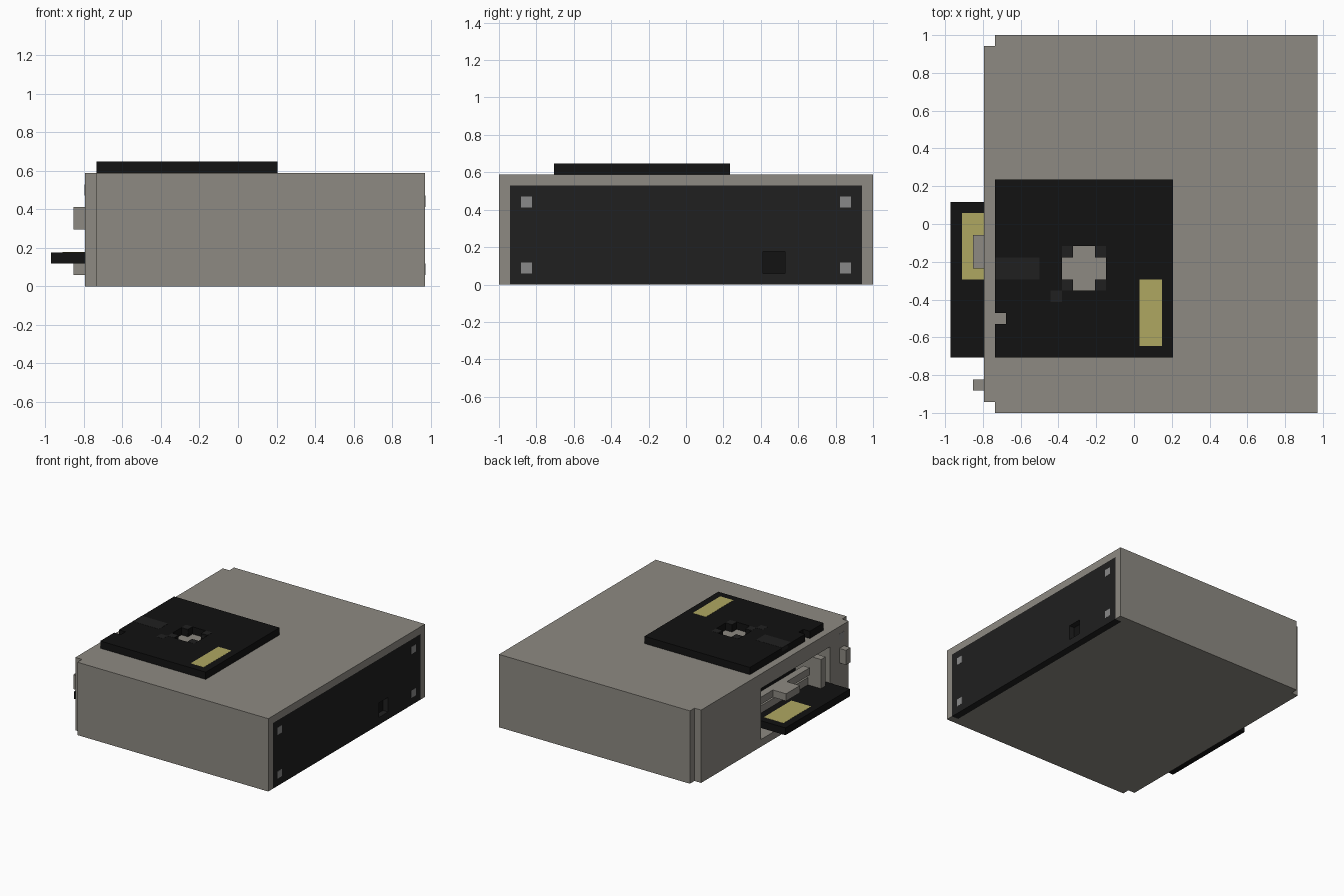
import bpy, bmesh

if "Cube" in bpy.data.objects:
    bpy.data.objects.remove(bpy.data.objects["Cube"])

U = 2 / 34            # one grid cell of the blocky style
E = 0.02              # thin inlay height, in cells


def material(name, rgb):
    m = bpy.data.materials.new(name)
    m.diffuse_color = (*rgb, 1)
    m.use_nodes = True
    m.node_tree.nodes["Principled BSDF"].inputs["Base Color"].default_value = m.diffuse_color
    return m


CASE = material("case_grey", (0.27, 0.255, 0.225))
BLACK = material("black_plastic", (0.006, 0.006, 0.006))
DARK = material("dark_plastic", (0.014, 0.014, 0.014))
STEEL = material("steel", (0.25, 0.25, 0.25))
PAPER = material("label_paper", (0.43, 0.39, 0.12))


def box(name, x, y, z, mat=CASE):
    """Box from (start, end) cell ranges on each axis."""
    bm = bmesh.new()
    bmesh.ops.create_cube(bm, size=1)
    for v in bm.verts:
        v.co = ((x[v.co.x > 0] - 16.5) * U, (y[v.co.y > 0] - 17) * U, z[v.co.z > 0] * U)
    me = bpy.data.meshes.new(name)
    bm.to_mesh(me)
    bm.free()
    me.materials.append(mat)
    ob = bpy.data.objects.new(name, me)
    bpy.context.collection.objects.link(ob)
    return ob


def cut(ob, x, y, z):
    """Subtract a box and remove the cutter."""
    cutter = box("cutter", x, y, z, ob.data.materials[0])
    mod = ob.modifiers.new("cut", 'BOOLEAN')
    mod.operation, mod.object, mod.solver = 'DIFFERENCE', cutter, 'EXACT'
    bpy.context.view_layer.objects.active = ob
    bpy.ops.object.modifier_apply(modifier=mod.name)
    bpy.data.objects.remove(cutter)


# Drive case: corner steps, disk bay and rear recess
case = box("drive_case", (3, 33), (0, 34), (0, 10))
for y in ((-1, 1), (33, 35)):
    cut(case, (2, 4), y, (-1, 11))
cut(case, (2, 5), (5, 20), (1, 8))
cut(case, (4.5, 7), (6, 18), (4, 7))
cut(case, (32, 34), (1, 33), (-1, 9))

# Rear panel with socket and four screws
panel = box("rear_panel", (32, 33), (1, 33), (0, 9), DARK)
cut(panel, (32.2, 34), (24, 26), (1, 3))
box("socket_back", (32.1, 32.2 + E), (24, 26), (1, 3), BLACK)
for j in (2, 31):
    for k in (1, 7):
        box("rear_screw", (32.5, 33 + E), (j, j + 1), (k, k + 1), STEEL)

# Bay mechanism: post, rail, eject lever, lower tab and dark slot
box("bay_post", (3, 7), (6, 7), (3, 7))
box("bay_rail", (4, 5), (8, 20), (5, 6))
box("eject_lever", (2, 5), (13, 16), (5, 6))
box("lower_tab", (2, 5), (13, 16), (1, 2))
box("bay_slot", (6.9, 7.1), (7, 18), (4, 5), BLACK)

# Front button and indicator
box("front_button", (2, 3), (2, 3), (5, 7))
box("indicator", (3 - E, 3.5), (2, 3), (8, 9), STEEL)

# Inserted disk with its label
box("inserted_disk", (0, 5), (5, 19), (2, 3), BLACK)
box("inserted_disk_label", (1, 4), (12, 18), (2.5, 3 + E), PAPER)

# Spare disk lying on top, with notch and stepped round hub hole
disk = box("top_disk", (4, 20), (5, 21), (10, 11), BLACK)
cut(disk, (3, 5), (8, 9), (9, 12))
cut(disk, (11, 13), (11, 15), (9, 12))
cut(disk, (10, 14), (12, 14), (9, 12))
for i in (10, 13):
    for j in (11, 14):
        box("hub_corner", (i, i + 1), (j, j + 1), (10.5, 11 + E), DARK)
box("head_window", (4, 8), (12, 14), (10.5, 11 + E), DARK)
box("index_hole", (9, 10), (10, 11), (10.5, 11 + E), DARK)
box("top_disk_label", (17, 19), (6, 12), (10.5, 11 + E), PAPER)
